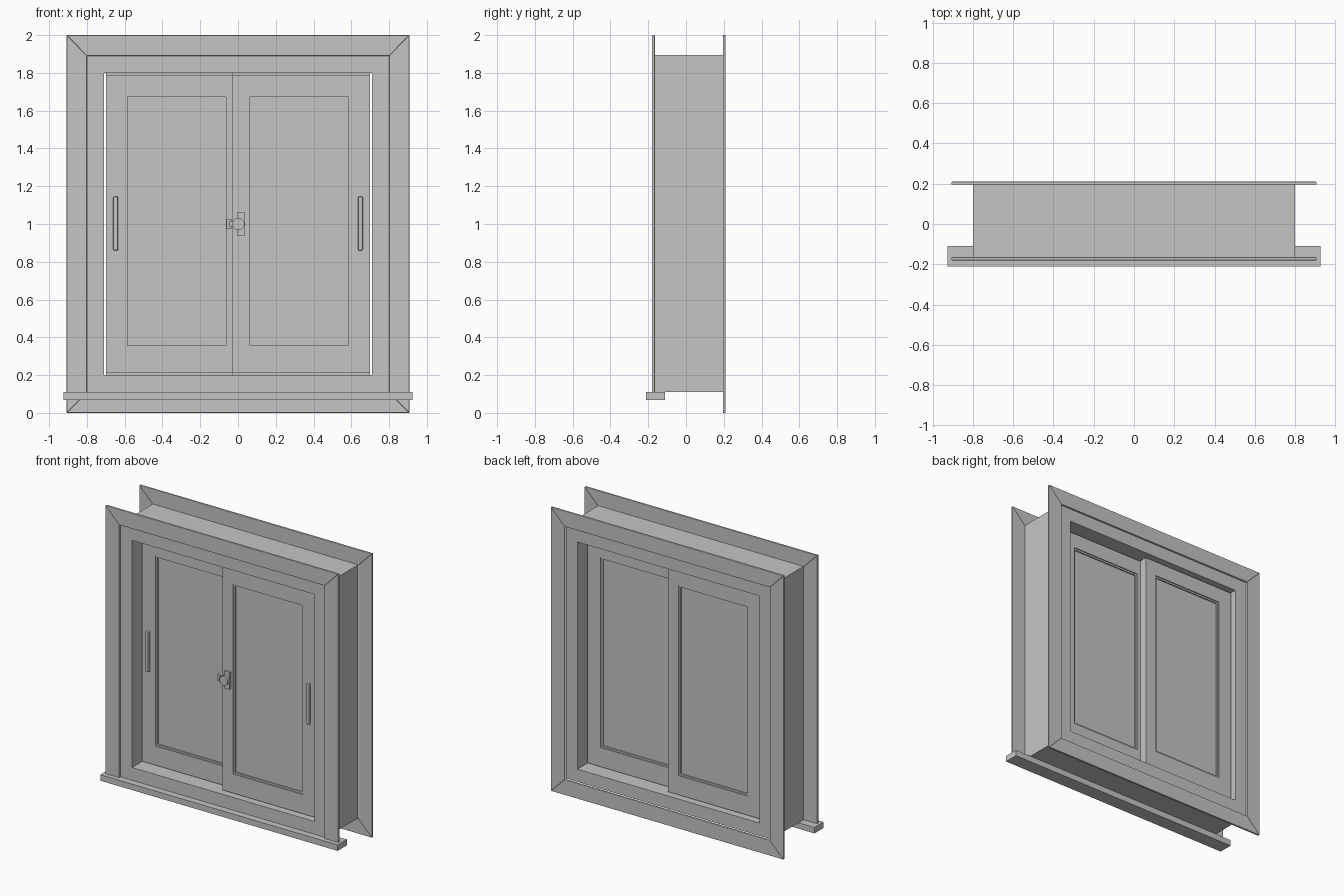
import bpy, bmesh
from math import pi
from mathutils import Matrix

cube = bpy.data.objects.get("Cube")
if cube:
    bpy.data.objects.remove(cube, do_unlink=True)

grey = bpy.data.materials.new("plain_grey")
grey.use_nodes = True
tone = (0.55, 0.56, 0.55, 1)
grey.diffuse_color = tone
grey.node_tree.nodes["Principled BSDF"].inputs["Base Color"].default_value = tone


def finish(name, bm, bevel=0):
    bmesh.ops.recalc_face_normals(bm, faces=bm.faces)
    mesh = bpy.data.meshes.new(name)
    bm.to_mesh(mesh)
    bm.free()
    mesh.materials.append(grey)
    obj = bpy.data.objects.new(name, mesh)
    bpy.context.collection.objects.link(obj)
    if bevel:
        mod = obj.modifiers.new("Bevel", "BEVEL")
        mod.width, mod.segments = bevel, 2
    return obj


def prism(name, outline, y0, y1, bevel=0):
    """Board with an outline in the x-z plane, running from y0 to y1."""
    bm = bmesh.new()
    face = bm.faces.new([bm.verts.new((x, y0, z)) for x, z in outline])
    out = bmesh.ops.extrude_face_region(bm, geom=[face])["geom"]
    verts = [v for v in out if isinstance(v, bmesh.types.BMVert)]
    bmesh.ops.translate(bm, verts=verts, vec=(0, y1 - y0, 0))
    return finish(name, bm, bevel)


def corners(x0, x1, z0, z1):
    return [(x0, z0), (x1, z0), (x1, z1), (x0, z1)]


def box(name, x0, x1, y0, y1, z0, z1, bevel=0):
    return prism(name, corners(x0, x1, z0, z1), y0, y1, bevel)


def ring(name, outer, inner, y0, y1):
    """Rectangular frame with a clear opening."""
    bm = bmesh.new()
    loops = [[bm.verts.new((x, y, z)) for x, z in corners(*rect)]
             for rect, y in ((outer, y0), (inner, y0), (inner, y1), (outer, y1))]
    for a, b in zip(loops, loops[1:] + loops[:1]):
        for i in range(4):
            j = (i + 1) % 4
            bm.faces.new((a[i], a[j], b[j], b[i]))
    return finish(name, bm)


def shrink(rect, d):
    return rect[0] + d, rect[1] - d, rect[2] + d, rect[3] - d


# Wall lining
FRONT, BACK = -0.165, 0.195
for side, s in (("right", -1), ("left", 1)):
    x0, x1 = sorted((0.71 * s, 0.80 * s))
    box(side + "_jamb", x0, x1, FRONT, BACK, 0.11, 1.895)
box("head_lining", -0.71, 0.71, FRONT, BACK, 1.80, 1.895)
box("bottom_lining", -0.71, 0.71, FRONT, BACK, 0.11, 0.20)

# Mitred casings; the front one rests on the sill
OUT, IN, TOP, LOW = 0.907, 0.80, 1.89, 0.107
for place, y0, y1 in (("front", -0.18, FRONT), ("back", BACK, 0.21)):
    prism(place + "_casing_top", [(-OUT, 2), (OUT, 2), (IN, TOP), (-IN, TOP)], y0, y1, 0.003)
    if place == "back":
        prism("back_casing_bottom", [(-OUT, 0), (OUT, 0), (IN, LOW), (-IN, LOW)], y0, y1, 0.003)
    foot_out, foot_in = (0.10, 0.10) if place == "front" else (0, LOW)
    for side, s in (("right", -1), ("left", 1)):
        prism(f"{place}_casing_{side}",
              [(s * OUT, foot_out), (s * OUT, 2), (s * IN, TOP), (s * IN, foot_in)], y0, y1, 0.003)
box("front_sill", -0.925, 0.925, -0.212, -0.11, 0.068, 0.11)


# Sliding sashes: one pair at the front, one pair at the back
def sash(name, s, y0, depth=0.056):
    y1 = y0 + depth
    xs = sorted((-0.03 * s, 0.70 * s))
    px = sorted((0.052 * s, 0.597 * s))
    outer, pane = (*xs, 0.21, 1.79), (*px, 0.345, 1.685)
    inner = shrink(pane, 0.012)
    ring(name + "_frame", outer, pane, y0, y1)
    ring(name + "_bead", pane, inner, y0 + 0.007, y1 - 0.007)
    box(name + "_pane", *inner[:2], y0 + 0.016, y1 - 0.016, *inner[2:])
    mid = (y0 + y1) / 2
    box(name + "_lower_track", *xs, mid - 0.006, mid + 0.006, 0.20, 0.21)
    box(name + "_upper_track", *xs, mid - 0.006, mid + 0.006, 1.79, 1.80)


NEAR, FAR = -0.13, -0.068
sash("front_left_sash", 1, NEAR)
sash("front_right_sash", -1, FAR)
sash("back_left_sash", 1, 0.042)
sash("back_right_sash", -1, 0.104)

# Pull handles
for side, s, y in (("left", 1, NEAR), ("right", -1, FAR)):
    x = 0.648 * s
    box(side + "_handle", x - 0.013, x + 0.013, y - 0.025, y, 0.86, 1.145, 0.006)

# Latch with round knob where the sashes meet
box("latch_keeper", -0.06, -0.031, -0.142, FAR, 0.976, 1.024)
box("latch_plate", -0.004, 0.036, -0.145, NEAR, 0.94, 1.062)
box("latch_arm", -0.045, 0.01, -0.15, -0.142, 0.985, 1.015)
bm = bmesh.new()
bmesh.ops.create_cone(bm, cap_ends=True, segments=32, radius1=0.032, radius2=0.032, depth=0.033,
                      matrix=Matrix.Translation((0.002, -0.1465, 1.0)) @ Matrix.Rotation(pi / 2, 4, "X"))
knob = finish("latch_knob", bm)
bpy.ops.object.select_all(action="DESELECT")
knob.select_set(True)
bpy.context.view_layer.objects.active = knob
bpy.ops.object.shade_smooth_by_angle()
